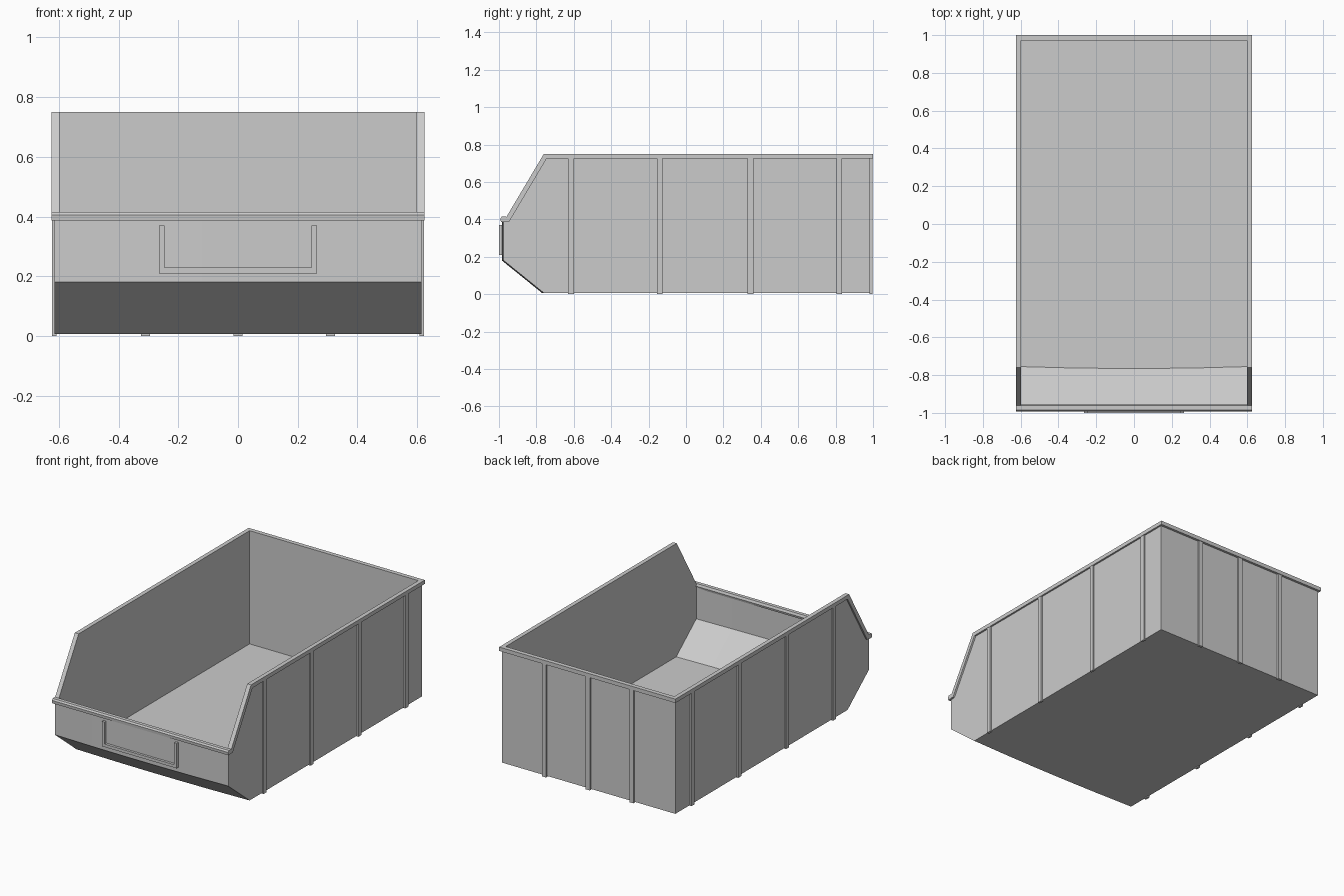
import bpy, bmesh

if "Cube" in bpy.data.objects:
    bpy.data.objects.remove(bpy.data.objects["Cube"])


def sweep(name, profile, stations, bow=0.0, mirror=False):
    """Extrude a closed (y, z) profile through x stations; bow curves the front end."""
    bm = bmesh.new()
    half = max(abs(x) for x in stations)
    rings = []
    for x in stations:
        ring = []
        for y, z in profile:
            dy = bow * (x / half) ** 2 if y < -0.7 else 0.0
            ring.append(bm.verts.new((x, y + dy, z)))
        rings.append(ring)
    n = len(profile)
    for a, b in zip(rings, rings[1:]):
        for i in range(n):
            j = (i + 1) % n
            bm.faces.new((a[i], a[j], b[j], b[i]))
    bm.faces.new(rings[0])
    bm.faces.new(rings[-1])
    bmesh.ops.recalc_face_normals(bm, faces=bm.faces)
    mesh = bpy.data.meshes.new(name)
    bm.to_mesh(mesh)
    bm.free()
    obj = bpy.data.objects.new(name, mesh)
    bpy.context.collection.objects.link(obj)
    if mirror:
        obj.modifiers.new("mirror_x", 'MIRROR').use_mirror_merge = False
    return obj


def block(name, x, y, z, mirror=False):
    profile = [(y[0], z[0]), (y[1], z[0]), (y[1], z[1]), (y[0], z[1])]
    return sweep(name, profile, x, mirror=mirror)


# Back wall, floor, sloped toe and low front wall, bowed slightly at the front
shell = [(0.985, 0.735), (0.985, 0.006), (-0.77, 0.006), (-0.985, 0.18),
         (-0.985, 0.40), (-0.968, 0.40), (-0.968, 0.19), (-0.765, 0.024),
         (0.972, 0.024), (0.972, 0.735)]
sweep("tub_shell", shell, [-0.598, -0.35, -0.12, 0.12, 0.35, 0.598], bow=0.01)

# Side walls
side = [(0.985, 0.006), (0.985, 0.735), (-0.752, 0.735), (-0.955, 0.395),
        (-0.975, 0.395), (-0.975, 0.18), (-0.76, 0.006)]
sweep("side_walls", side, [0.598, 0.614], mirror=True)

# Rim along the sides, following the slanted opening
rim = [(1.0, 0.75), (-0.76, 0.75), (-0.965, 0.405), (-0.965, 0.388),
       (-0.945, 0.388), (-0.745, 0.725), (1.0, 0.725)]
sweep("side_rims", rim, [0.598, 0.625], mirror=True)
block("back_rim", (-0.598, 0.598), (0.972, 1.0), (0.725, 0.75))

# Lip on the front wall
lip = [(-0.99, 0.386), (-0.992, 0.405), (-0.985, 0.415), (-0.962, 0.415),
       (-0.956, 0.40), (-0.96, 0.386)]
sweep("front_lip", lip, [-0.625, 0.625])

# Stiffening ribs on the sides and the back
for i, y in enumerate((-0.615, -0.14, 0.345, 0.82)):
    block(f"side_ribs_{i + 1}", (0.608, 0.623), (y - 0.015, y + 0.015), (0.0, 0.73), mirror=True)
for i, x in enumerate((-0.31, 0.0, 0.31)):
    block(f"back_rib_{i + 1}", (x - 0.015, x + 0.015), (0.98, 0.996), (0.0, 0.73))

# Label holder frame, open at the top
block("label_frame_sides", (0.247, 0.265), (-1.0, -0.975), (0.21, 0.37), mirror=True)
block("label_frame_bottom", (-0.247, 0.247), (-1.0, -0.975), (0.21, 0.229))
